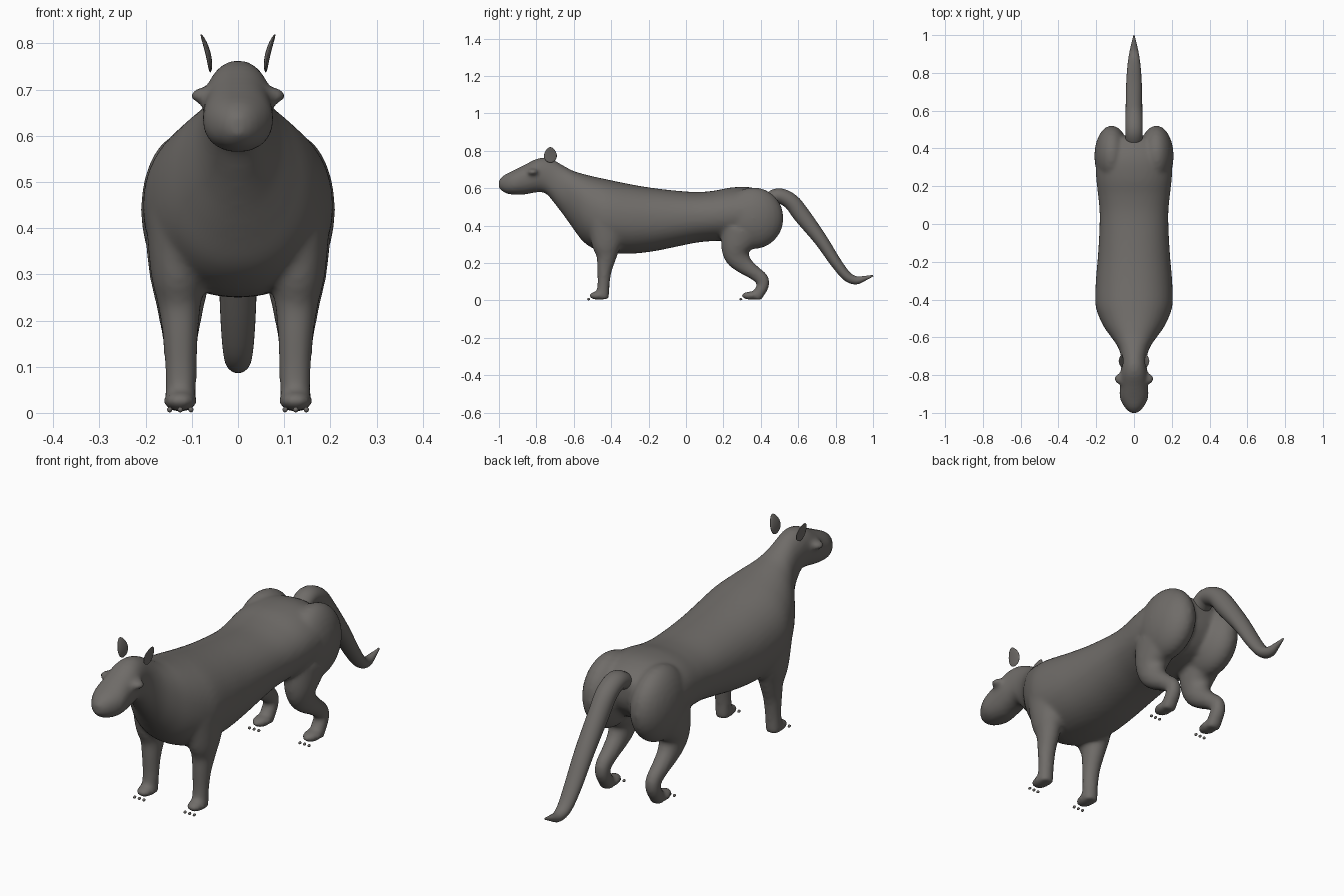
import bpy, bmesh, math
from mathutils import Matrix, Vector

if "Cube" in bpy.data.objects:
    bpy.data.objects.remove(bpy.data.objects["Cube"])

fur = bpy.data.materials.new("dark_grey_fur")
fur.diffuse_color = (0.16, 0.15, 0.14, 1)
fur.use_nodes = True
fur.node_tree.nodes["Principled BSDF"].inputs["Base Color"].default_value = fur.diffuse_color


def smooth_rows(rows, steps=4):
    """Catmull-Rom interpolation of every column."""
    out = []
    for i in range(len(rows) - 1):
        p0, p1 = rows[max(i - 1, 0)], rows[i]
        p2, p3 = rows[i + 1], rows[min(i + 2, len(rows) - 1)]
        for k in range(steps):
            t = k / steps
            out.append([0.5 * (2 * b + (c - a) * t + (2 * a - 5 * b + 4 * c - d) * t * t
                               + (3 * b - a - 3 * c + d) * t ** 3)
                        for a, b, c, d in zip(p0, p1, p2, p3)])
    return out + [list(rows[-1])]


def loft(bm, rings, sides=28, power=2.0):
    """Skin rings given as (centre, half width along x, second half-axis vector)."""
    loops = []
    for centre, rx, axis in rings:
        loop = []
        for i in range(sides):
            a = 2 * math.pi * i / sides
            c, s = math.cos(a), math.sin(a)
            u = math.copysign(abs(c) ** (2 / power), c)
            v = math.copysign(abs(s) ** (2 / power), s)
            loop.append(bm.verts.new(centre + Vector((rx * u, 0, 0)) + axis * v))
        loops.append(loop)
    for a, b in zip(loops, loops[1:]):
        for i in range(sides):
            j = (i + 1) % sides
            bm.faces.new((a[i], a[j], b[j], b[i]))
    bm.faces.new(loops[0])
    bm.faces.new(loops[-1])


def limb(bm, rows, side=1):
    """Loft along a path of (x, y, z, half width, half thickness)."""
    pts = smooth_rows(rows)
    rings = []
    for i, (x, y, z, rx, r) in enumerate(pts):
        a, b = pts[max(i - 1, 0)], pts[min(i + 1, len(pts) - 1)]
        t = Vector((0, b[1] - a[1], b[2] - a[2])).normalized()
        rings.append((Vector((x * side, y, z)), rx, Vector((0, -t.z, t.y)) * r))
    loft(bm, rings)


def ball(bm, centre, radii, segs=24, rows=16):
    m = Matrix.Translation(centre) @ Matrix.Diagonal((*radii, 1))
    return bmesh.ops.create_uvsphere(bm, u_segments=segs, v_segments=rows,
                                     radius=1, matrix=m)["verts"]


def finish(bm, name):
    bmesh.ops.recalc_face_normals(bm, faces=bm.faces)
    mesh = bpy.data.meshes.new(name)
    bm.to_mesh(mesh)
    bm.free()
    mesh.materials.append(fur)
    for p in mesh.polygons:
        p.use_smooth = True
    ob = bpy.data.objects.new(name, mesh)
    bpy.context.collection.objects.link(ob)
    return ob


# Torso, neck and head: y, top z, bottom z, half width
TORSO = [
    (-1.0, .645, .60, .02), (-.97, .672, .576, .05), (-.92, .697, .565, .075),
    (-.86, .727, .567, .075), (-.80, .757, .578, .073), (-.75, .763, .572, .067),
    (-.70, .747, .515, .069), (-.65, .718, .45, .086), (-.60, .692, .38, .12),
    (-.55, .677, .315, .156), (-.49, .662, .275, .186), (-.42, .647, .255, .205),
    (-.30, .622, .25, .202), (-.18, .602, .262, .192), (-.05, .587, .288, .184),
    (.06, .58, .31, .182), (.15, .587, .318, .19), (.24, .604, .32, .20),
    (.33, .607, .33, .20), (.40, .59, .36, .17), (.45, .56, .42, .11),
    (.465, .53, .47, .04)]

# Limbs and tail: x, y, z, half width, half thickness
FRONT_LEG = [
    (.13, -.42, .42, .07, .11), (.13, -.425, .30, .059, .08),
    (.127, -.425, .235, .047, .055), (.125, -.435, .17, .039, .041),
    (.124, -.44, .10, .035, .033), (.124, -.443, .055, .034, .033),
    (.125, -.443, .008, .033, .032)]
HIND_LEG = [
    (.125, .30, .37, .075, .12), (.125, .27, .29, .065, .085),
    (.125, .275, .235, .052, .068), (.125, .31, .19, .043, .05),
    (.125, .36, .152, .037, .039), (.125, .405, .115, .033, .036),
    (.125, .412, .08, .032, .032), (.125, .39, .04, .033, .031),
    (.125, .375, .008, .032, .026)]
TAIL = [
    (0, .43, .53, .045, .035), (0, .49, .56, .046, .04), (0, .56, .53, .046, .043),
    (0, .62, .455, .044, .045), (0, .72, .325, .042, .036), (0, .80, .205, .038, .03),
    (0, .86, .13, .032, .026), (0, .91, .108, .024, .022), (0, .96, .12, .013, .012),
    (0, 1.0, .133, .003, .004)]

# Body: overlapping volumes fused into one soft skin
bm = bmesh.new()
loft(bm, [(Vector((0, y, (top + low) / 2)), w, Vector((0, 0, (top - low) / 2)))
          for y, top, low, w in smooth_rows(TORSO)], sides=40, power=2.15)
for s in (1, -1):
    limb(bm, FRONT_LEG, s)
    limb(bm, HIND_LEG, s)
    ball(bm, (s * .118, .36, .44), (.092, .162, .165))        # haunch
    ball(bm, (s * .073, -.82, .687), (.031, .032, .018))      # brow ridge
    for y in (-.465, .352):
        ball(bm, (s * .125, y, .026), (.037, .056, .023))     # paw
body = finish(bm, "body")
remesh = body.modifiers.new("fuse", 'REMESH')
remesh.mode = 'VOXEL'
remesh.voxel_size = 0.01
remesh.use_smooth_shade = True
soften = body.modifiers.new("soften", 'SMOOTH')
soften.factor = 0.5
soften.iterations = 8
bpy.context.view_layer.objects.active = body
body.select_set(True)
for m in ("fuse", "soften"):
    bpy.ops.object.modifier_apply(modifier=m)

# Tail
bm = bmesh.new()
limb(bm, TAIL)
finish(bm, "tail")

for s, side in ((1, "left"), (-1, "right")):
    # Ear: thin leaf curving outward to a blunt point
    bm = bmesh.new()
    for v in ball(bm, (0, 0, 0), (1, 1, 1)):
        t = (v.co.z + 1) / 2
        v.co = (s * (.06 + .02 * t * t + .006 * v.co.x),
                -.725 + .037 * v.co.y * (1 - .3 * t * t),
                .737 + .083 * t)
    finish(bm, side + "_ear")
    # Claws: three small beads ahead of each paw
    for y, part in ((-.521, "front"), (.293, "hind")):
        bm = bmesh.new()
        for dx in (-.023, 0, .023):
            ball(bm, (s * .125 + dx, y, .007), (.006, .008, .006), 10, 6)
        finish(bm, f"{side}_{part}_claws")
